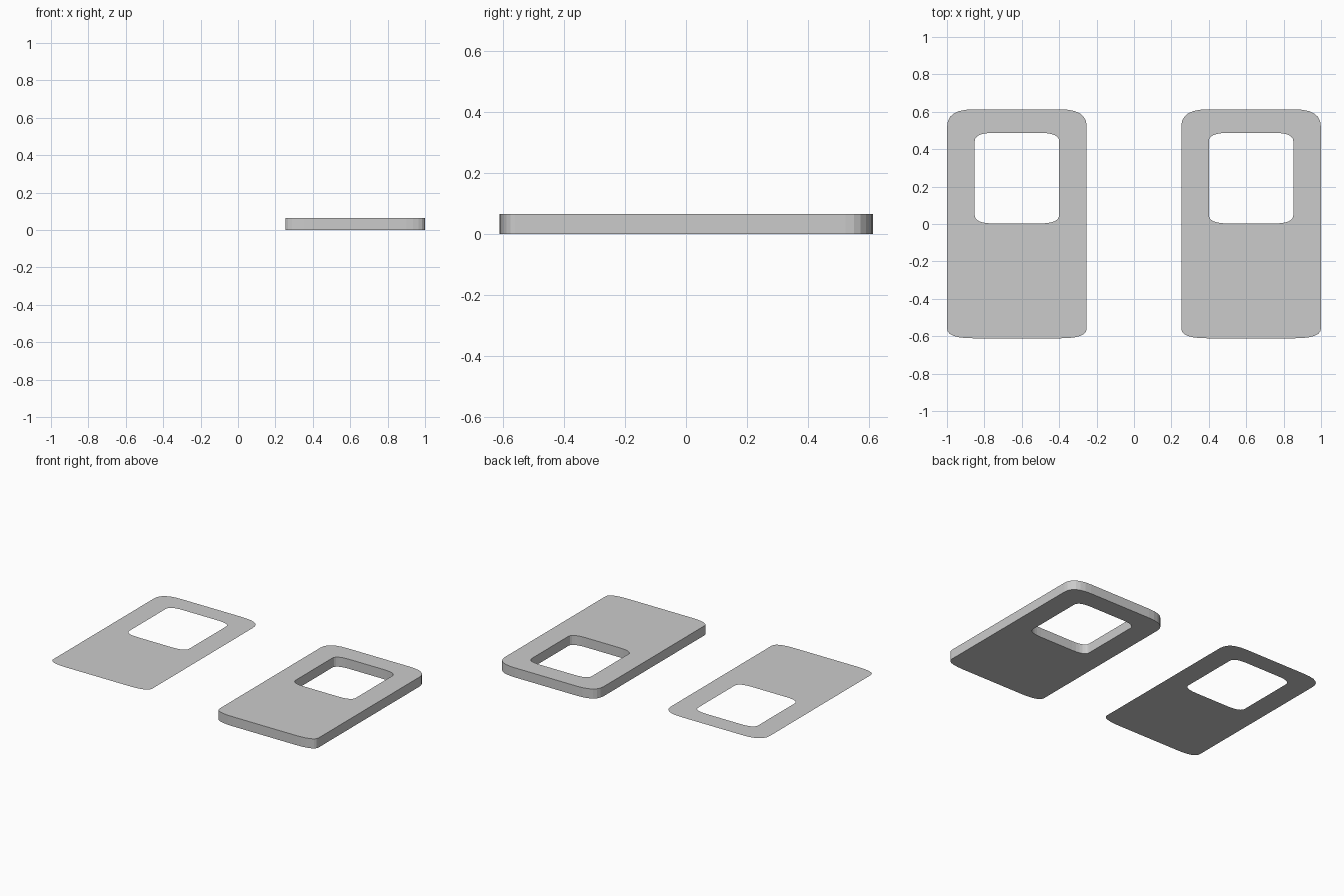
import bpy, bmesh
from mathutils import Vector

if "Cube" in bpy.data.objects:
    bpy.data.objects.remove(bpy.data.objects["Cube"])

THICK = 0.065
STEPS = 6


def rounded_outline(x0, x1, y0, y1, rx, ry_bottom, ry_top):
    """Counter-clockwise rectangle with soft corners of unequal radii."""
    pts = []
    corners = [(x0, y0, 1, 1, ry_bottom, True), (x1, y0, -1, 1, ry_bottom, False),
               (x1, y1, -1, -1, ry_top, True), (x0, y1, 1, -1, ry_top, False)]
    for cx, cy, sx, sy, ry, from_side in corners:
        c = Vector((cx, cy))
        side, flat = c + Vector((0, sy * ry)), c + Vector((sx * rx, 0))
        a, b = (side, flat) if from_side else (flat, side)
        for i in range(STEPS + 1):
            t = i / STEPS
            pts.append(a * (1 - t) ** 2 + c * 2 * t * (1 - t) + b * t * t)
    return pts


def panel(name, x_centre, z, depth):
    """Windowed panel; depth 0 leaves a single sheet."""
    outer = rounded_outline(-0.373, 0.373, -0.611, 0.613, 0.14, 0.05, 0.09)
    inner = rounded_outline(-0.226, 0.226, 0.003, 0.487, 0.10, 0.045, 0.045)
    bm = bmesh.new()
    o = [bm.verts.new((p.x, p.y, 0)) for p in outer]
    n = [bm.verts.new((p.x, p.y, 0)) for p in inner]
    for i in range(len(o)):
        j = (i + 1) % len(o)
        bm.faces.new((o[i], o[j], n[j], n[i]))
    if depth:
        # Keep the top faces, drop a copy down and wall the edges
        bottom = bmesh.ops.duplicate(bm, geom=bm.verts[:] + bm.edges[:] + bm.faces[:])
        faces = [g for g in bottom["geom"] if isinstance(g, bmesh.types.BMFace)]
        bmesh.ops.reverse_faces(bm, faces=faces)
        vmap = bottom["vert_map"]
        for v in {v for f in faces for v in f.verts}:
            v.co.z -= depth
        for loop in (o, n[::-1]):
            for a, b in zip(loop, loop[1:] + loop[:1]):
                bm.faces.new((b, a, vmap[a], vmap[b]))
    me = bpy.data.meshes.new(name)
    bm.to_mesh(me)
    bm.free()
    ob = bpy.data.objects.new(name, me)
    ob.location = (x_centre, 0, z)
    bpy.context.collection.objects.link(ob)
    return ob


# Solid plate on the right, thin sheet level with its top on the left
panel("thick_plate", 0.626, THICK, THICK)
panel("flat_sheet", -0.626, THICK, 0)
